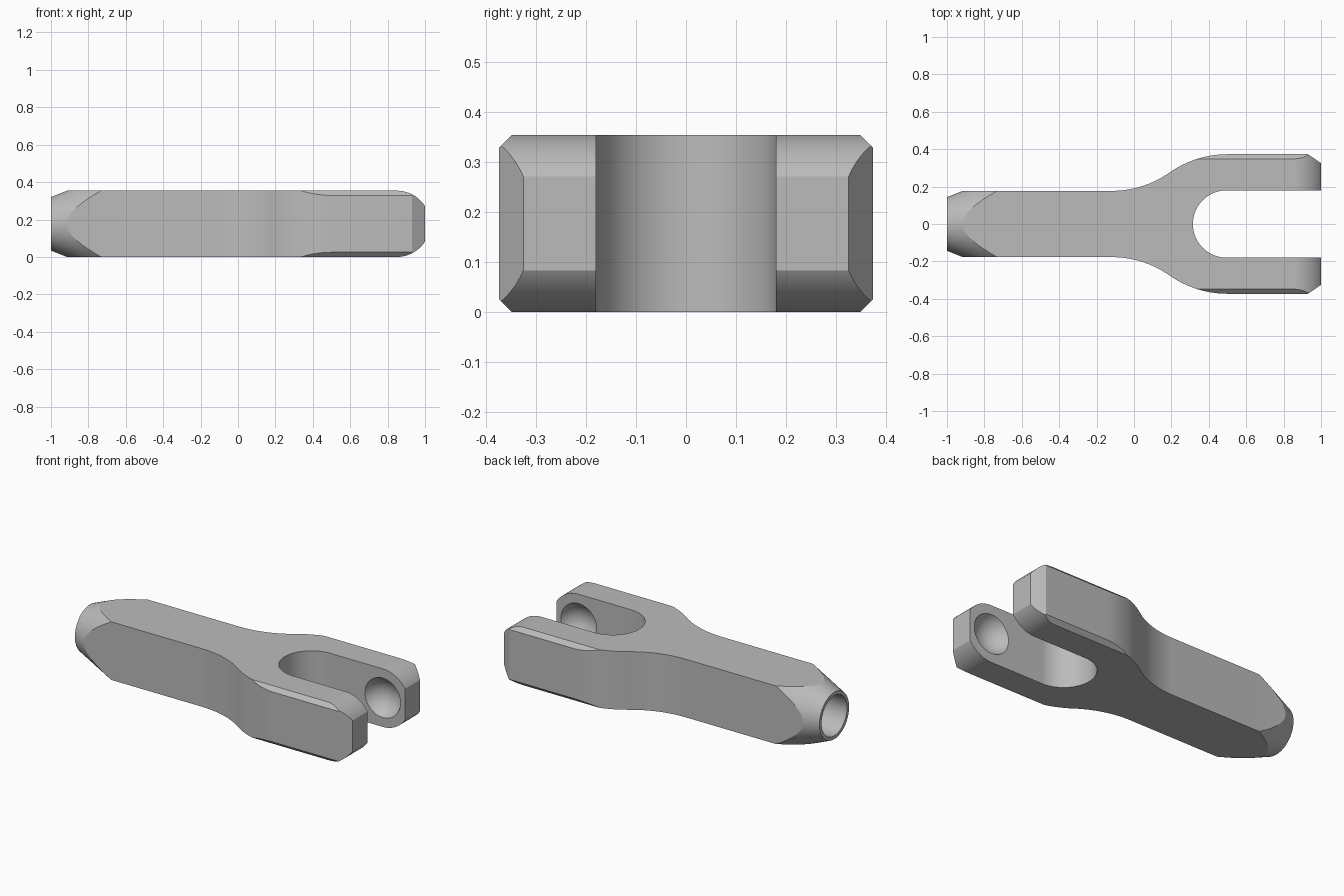
import bpy, bmesh, math
from mathutils import Matrix, Vector

cube = bpy.data.objects.get("Cube")
if cube:
    bpy.data.objects.remove(cube, do_unlink=True)

HALF = 0.177          # half thickness of the square bar
HEAD = 0.373          # half width of the fork
SLOT = 0.18           # half width of the slot
PIN_X = 0.85          # centre of the pin seats

steel = bpy.data.materials.new("plain grey steel")
steel.use_nodes = True
GREY = (0.5, 0.5, 0.5, 1)
steel.diffuse_color = GREY
steel.node_tree.nodes["Principled BSDF"].inputs["Base Color"].default_value = GREY


def make_object(name, bm):
    bmesh.ops.recalc_face_normals(bm, faces=bm.faces[:])
    mesh = bpy.data.meshes.new(name)
    bm.to_mesh(mesh)
    bm.free()
    mesh.materials.append(steel)
    obj = bpy.data.objects.new(name, mesh)
    bpy.context.scene.collection.objects.link(obj)
    return obj


def prism(name, points, place, start, end):
    """Extrude a 2D outline from start to end; place maps (u, v, depth) to 3D."""
    bm = bmesh.new()
    face = bm.faces.new([bm.verts.new(place(u, v, start)) for u, v in points])
    moved = bmesh.ops.extrude_face_region(bm, geom=[face])["geom"]
    shift = Vector(place(0, 0, end)) - Vector(place(0, 0, start))
    bmesh.ops.translate(bm, vec=shift,
                        verts=[g for g in moved if isinstance(g, bmesh.types.BMVert)])
    return make_object(name, bm)


def lathe(name, profile, steps=96):
    """Spin an (x, radius) profile around the long axis of the bar."""
    bm = bmesh.new()
    rings = []
    for x, r in profile:
        rings.append([bm.verts.new((x, r * math.cos(a), HALF + r * math.sin(a)))
                      for a in (math.tau * i / steps for i in range(steps))])
    for a, b in zip(rings, rings[1:]):
        for i in range(steps):
            j = (i + 1) % steps
            bm.faces.new((a[i], a[j], b[j], b[i]))
    bm.faces.new(rings[0])
    bm.faces.new(rings[-1])
    return make_object(name, bm)


def arc(cx, cy, r, a0, a1, n):
    angles = (math.radians(a0 + (a1 - a0) * i / n) for i in range(n + 1))
    return [(cx + r * math.cos(a), cy + r * math.sin(a)) for a in angles]


def combine(target, tool, operation):
    mod = target.modifiers.new(operation, "BOOLEAN")
    mod.operation = operation
    mod.solver = "EXACT"
    mod.object = tool
    bpy.context.view_layer.objects.active = target
    bpy.ops.object.modifier_apply(modifier=mod.name)
    bpy.data.objects.remove(tool, do_unlink=True)


def flat(u, v, d):
    return (u, v, d)


def side(u, v, d):
    return (u, d, v)


def across(u, v, d):
    return (d, u, v)


# Plan outline: shank, flared shoulders made of two arcs, fork with cut corners
R, X0, X1 = 0.54, -0.12, 0.5
sweep = math.degrees(math.asin((X1 - X0) / 2 / R))
half = [(-1, HALF)]
half += arc(X0, HALF + R, R, -90, -90 + sweep, 16)
half += arc(X1, HEAD - R, R, 90 + sweep, 90, 16)[1:]
half += [(0.93, HEAD), (1, 0.325)]
outline = half + [(x, -y) for x, y in reversed(half)]
body = prism("clevis_body", outline, flat, -0.1, 0.5)

# Side profile: flat bar with rounded fork tips
profile = [(-1.2, 0)] + arc(PIN_X, HALF, HALF, -90, 90, 64) + [(-1.2, 2 * HALF)]
combine(body, prism("side_profile", profile, side, -0.6, 0.6), "INTERSECT")

# Long bevels on the outer fork edges
D = 0.525
diamond = [(D, HALF), (0, HALF + D), (-D, HALF), (0, HALF - D)]
combine(body, prism("edge_bevel", diamond, across, -1.3, 1.3), "INTERSECT")

# Conical nose on the shank
nose = [(-1.1, 0.103), (-0.5, 0.343), (-0.1, 0.7), (1.3, 0.7)]
combine(body, lathe("nose_cone", nose), "INTERSECT")

# Slot with a round end
slot = arc(0.315 + SLOT, 0, SLOT, 90, 270, 48) + [(1.2, -SLOT), (1.2, SLOT)]
combine(body, prism("slot_cutter", slot, flat, -0.2, 0.6), "DIFFERENCE")

# Blind bore in the nose
bore = [(-1.1, 0.122), (-0.45, 0.122), (-0.39, 0.01)]
combine(body, lathe("bore_cutter", bore), "DIFFERENCE")

# Dished pin seats on the inner faces of the fork
BALL, DEPTH = 0.13, 0.08
for s in (1, -1):
    bm = bmesh.new()
    spot = Vector((PIN_X, s * (SLOT + DEPTH - BALL), HALF))
    turn = Matrix.Rotation(math.pi / 2, 4, "X")
    bmesh.ops.create_uvsphere(bm, u_segments=48, v_segments=32, radius=BALL,
                              matrix=Matrix.Translation(spot) @ turn)
    combine(body, make_object("seat_cutter", bm), "DIFFERENCE")

# Smooth curved areas, keep the machined edges crisp
bpy.ops.object.select_all(action="DESELECT")
body.select_set(True)
bpy.context.view_layer.objects.active = body
bpy.ops.object.shade_smooth_by_angle(angle=math.radians(15))
